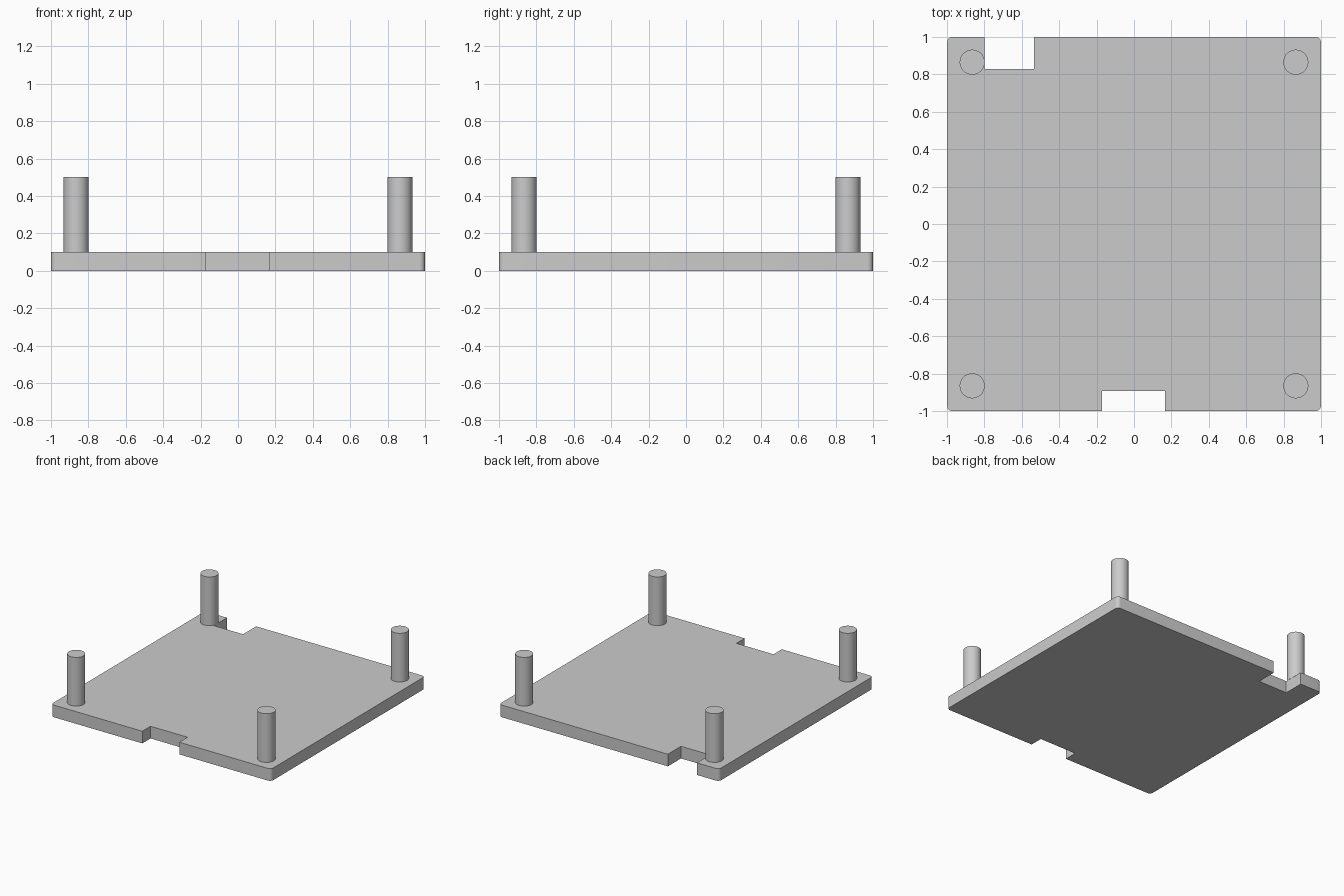
import bpy
import bmesh
from math import cos, sin, pi, radians

cube = bpy.data.objects.get("Cube")
if cube:
    bpy.data.objects.remove(cube, do_unlink=True)

# One light grey plastic for everything
grey = bpy.data.materials.new("light_grey")
grey.use_nodes = True
colour = (0.6, 0.6, 0.6, 1)
grey.diffuse_color = colour
grey.node_tree.nodes["Principled BSDF"].inputs["Base Color"].default_value = colour

HALF, THICK, CORNER = 1.0, 0.1, 0.03
POST_POS, POST_RADIUS, POST_TOP = 0.865, 0.067, 0.5


def smooth(obj):
    bpy.ops.object.select_all(action='DESELECT')
    obj.select_set(True)
    bpy.context.view_layer.objects.active = obj
    bpy.ops.object.shade_smooth_by_angle(angle=radians(30))


def corner(sx, sy, start, steps=6):
    """Points of a rounded corner, counter-clockwise."""
    c = HALF - CORNER
    angles = [start + pi / 2 * i / steps for i in range(steps + 1)]
    return [(sx * c + CORNER * cos(a), sy * c + CORNER * sin(a)) for a in angles]


def notch(x0, x1, edge, depth):
    """Rectangular cut-out running from x0 to x1 along an edge."""
    return [(x0, edge), (x0, depth), (x1, depth), (x1, edge)]


# Base plate with a front notch and a back notch
outline = (corner(-1, -1, pi) + notch(-0.17, 0.167, -HALF, -0.893)
           + corner(1, -1, -pi / 2) + corner(1, 1, 0)
           + notch(-0.535, -0.8, HALF, 0.83) + corner(-1, 1, pi / 2))
bm = bmesh.new()
bottom = bm.faces.new([bm.verts.new((x, y, 0)) for x, y in outline])
top = bmesh.ops.extrude_face_region(bm, geom=[bottom], use_keep_orig=True)["geom"]
bmesh.ops.translate(bm, vec=(0, 0, THICK),
                    verts=[v for v in top if isinstance(v, bmesh.types.BMVert)])
bmesh.ops.recalc_face_normals(bm, faces=bm.faces)
mesh = bpy.data.meshes.new("base_plate")
bm.to_mesh(mesh)
bm.free()
plate = bpy.data.objects.new("base_plate", mesh)
bpy.context.collection.objects.link(plate)
mesh.materials.append(grey)
smooth(plate)

# Four round corner posts
for row, sy in (("front", -1), ("back", 1)):
    for side, sx in (("right", -1), ("left", 1)):
        bpy.ops.mesh.primitive_cylinder_add(
            vertices=48, radius=POST_RADIUS, depth=POST_TOP - THICK,
            location=(sx * POST_POS, sy * POST_POS, (POST_TOP + THICK) / 2))
        post = bpy.context.object
        post.name = f"post_{row}_{side}"
        post.data.materials.append(grey)
        smooth(post)
